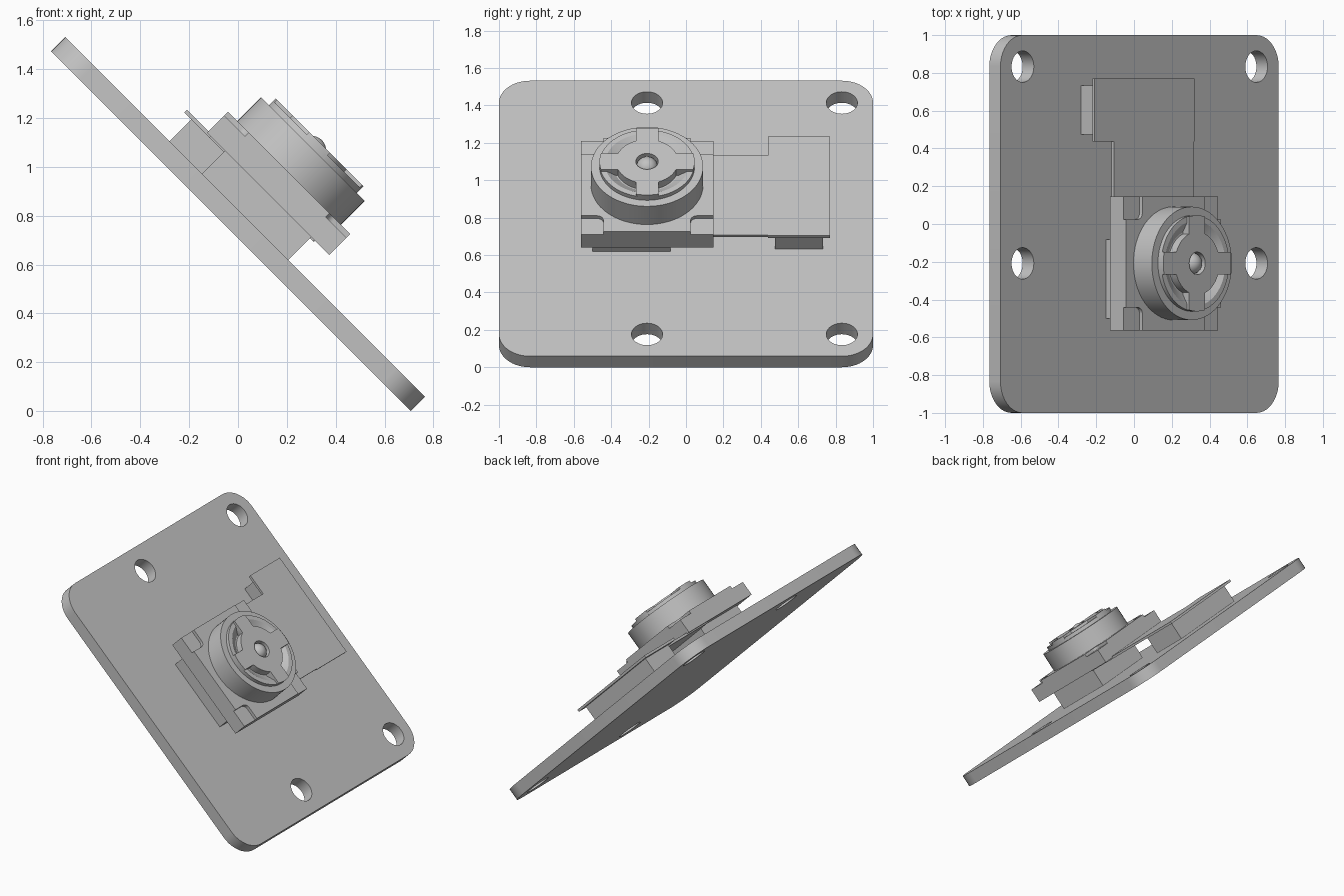
import bpy, bmesh
from math import sin, cos, pi, asin, sqrt
from mathutils import Matrix, Vector

if "Cube" in bpy.data.objects:
    bpy.data.objects.remove(bpy.data.objects["Cube"])

# Parts are built flat in millimetres, then scaled and tilted 45 degrees
UNIT = 1 / 12
TILT = (Matrix.Translation((0, 0, 13 * UNIT / sqrt(2)))
        @ Matrix.Rotation(pi / 4, 4, "Y") @ Matrix.Scale(UNIT, 4))
CAM_Y = -2.5

grey = bpy.data.materials.new("plain_grey")
grey.use_nodes = True
GREY = (0.54, 0.54, 0.54, 1)
grey.diffuse_color = GREY
grey.node_tree.nodes["Principled BSDF"].inputs["Base Color"].default_value = GREY


def finish(name, bm):
    bmesh.ops.remove_doubles(bm, verts=bm.verts, dist=1e-4)
    bmesh.ops.recalc_face_normals(bm, faces=bm.faces)
    bm.transform(TILT)
    mesh = bpy.data.meshes.new(name)
    bm.to_mesh(mesh)
    bm.free()
    mesh.materials.append(grey)
    ob = bpy.data.objects.new(name, mesh)
    bpy.context.collection.objects.link(ob)
    bpy.ops.object.select_all(action="DESELECT")
    ob.select_set(True)
    bpy.context.view_layer.objects.active = ob
    bpy.ops.object.shade_smooth_by_angle(angle=pi / 6)
    return ob


def arc(cx, cy, r, a0, a1, n=10):
    return [(cx + r * cos(a0 + (a1 - a0) * i / n),
             cy + r * sin(a0 + (a1 - a0) * i / n)) for i in range(n + 1)]


def circle(cx, cy, r, n=40):
    return arc(cx, cy, r, 0, 2 * pi, n)[:-1]


def quarters(points):
    """Repeat one quarter of an outline around the origin."""
    out = []
    for k in range(4):
        c, s = round(cos(k * pi / 2)), round(sin(k * pi / 2))
        out += [(c * x - s * y, s * x + c * y) for x, y in points]
    return out


def slab(name, loops, low, high, dy=0):
    """Extrude an outline (first loop) with holes (other loops)."""
    curve = bpy.data.curves.new(name, "CURVE")
    curve.dimensions = "2D"
    curve.fill_mode = "BOTH"
    curve.extrude = (high - low) / 2
    for loop in loops:
        spline = curve.splines.new("POLY")
        spline.points.add(len(loop) - 1)
        for p, (x, y) in zip(spline.points, loop):
            p.co = (x, y, 0, 1)
        spline.use_cyclic_u = True
    temp = bpy.data.objects.new(name + "_outline", curve)
    bpy.context.collection.objects.link(temp)
    graph = bpy.context.evaluated_depsgraph_get()
    mesh = bpy.data.meshes.new_from_object(temp.evaluated_get(graph))
    bm = bmesh.new()
    bm.from_mesh(mesh)
    bpy.data.objects.remove(temp)
    bpy.data.curves.remove(curve)
    bpy.data.meshes.remove(mesh)
    bm.transform(Matrix.Translation((0, dy, (low + high) / 2)))
    return finish(name, bm)


def box(name, x0, x1, y0, y1, z0, z1):
    bm = bmesh.new()
    bmesh.ops.create_cube(bm, size=1)
    size = Matrix.Diagonal((x1 - x0, y1 - y0, z1 - z0, 1))
    centre = Vector((x0 + x1, y0 + y1, z0 + z1)) / 2
    bm.transform(Matrix.Translation(centre) @ size)
    return finish(name, bm)


def lathe(name, profile, dy=0, steps=64):
    bm = bmesh.new()
    verts = [bm.verts.new((r, 0, z)) for r, z in profile]
    edges = [bm.edges.new(pair) for pair in zip(verts, verts[1:])]
    bmesh.ops.spin(bm, geom=verts + edges, cent=(0, 0, 0), axis=(0, 0, 1),
                   angle=2 * pi, steps=steps)
    bm.transform(Matrix.Translation((0, dy, 0)))
    return finish(name, bm)


# Circuit board with rounded corners and four mounting holes
outline = []
for k, (sx, sy) in enumerate([(1, 1), (-1, 1), (-1, -1), (1, -1)]):
    outline += arc(sx * 10.5, sy * 10, 2, k * pi / 2, (k + 1) * pi / 2)
holes = [circle(x, y, 1) for x in (-10.5, 10.5) for y in (10, CAM_Y)]
slab("circuit_board", [outline] + holes, -0.5, 0.5)

# Connector, flexible strip and the pad under the camera
box("connector_block", -5.25, 2.75, 5.7, 8.8, 0.5, 2)
box("connector_cover", -5.75, 3.25, 5.25, 9.25, 2, 2.2)
box("flex_strip", -4, 3.2, -1, 5.25, 2, 2.2)
box("camera_pad", -3, 3, -6, -1, 0.5, 2.15)

# Square housing with lowered, filleted corners
H = 4.25
box("housing_base", -H, H, CAM_Y - H, CAM_Y + H, 2.1, 3.3)
corner = [(H, -2.8), (H, 2.8)] + arc(3.2, 3.2, 0.4, 1.5 * pi, pi, 6)
slab("housing_top", [quarters(corner)], 3.3, 3.55, CAM_Y)

# Round barrel with a raised inner ring and sloping dish
lathe("lens_barrel", [(0, 3.4), (3.6, 3.4), (3.6, 5.2), (3.05, 5.2), (3.05, 5.5),
                      (2.7, 5.5), (2.1, 5.1), (0, 5.1)], CAM_Y)

# Four-armed cap with a central opening
ARM, REACH, DISC = 0.72, 3.05, 2
tip, root = asin(ARM / REACH), asin(ARM / DISC)
quarter = arc(0, 0, REACH, -tip, tip, 6) + arc(0, 0, DISC, root, pi / 2 - root)
slab("lens_cap", [quarters(quarter), circle(0, 0, 0.72)], 5.1, 5.68, CAM_Y)

# Small glass dome in the opening
lathe("lens_dome", [(0.7 * cos(a * pi / 16), 5.13 + 0.7 * sin(a * pi / 16))
                    for a in range(9)], CAM_Y, 32)
